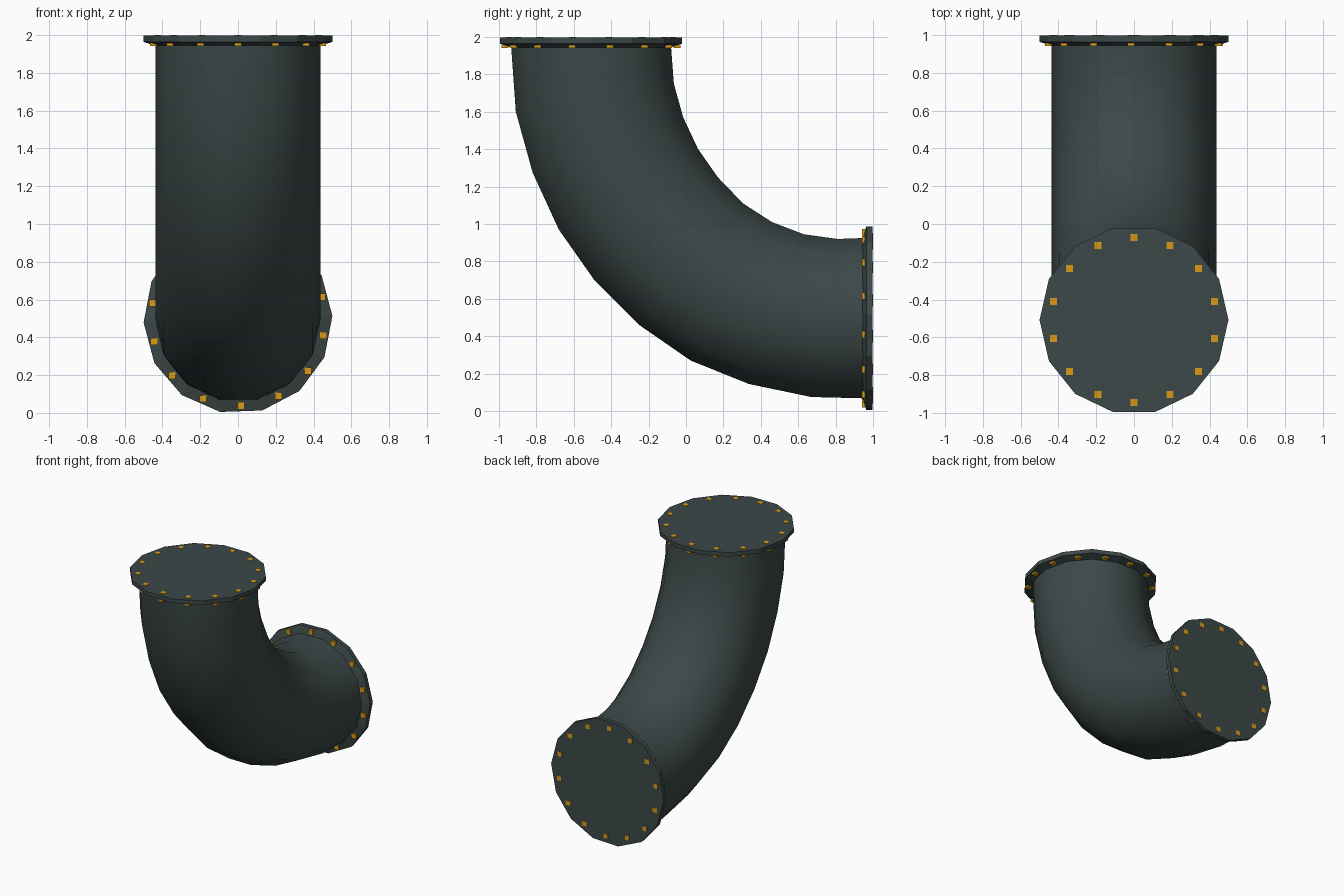
import bpy, bmesh, math
from mathutils import Matrix, Vector

if "Cube" in bpy.data.objects:
    bpy.data.objects.remove(bpy.data.objects["Cube"])

SIDES = 14


def material(name, rgb):
    m = bpy.data.materials.new(name)
    m.diffuse_color = (*rgb, 1)
    m.use_nodes = True
    m.node_tree.nodes["Principled BSDF"].inputs["Base Color"].default_value = m.diffuse_color
    return m


iron = material("dark iron", (0.046, 0.065, 0.065))
brass = material("brass bolts", (0.69, 0.33, 0.008))


def finish(name, bm, mat, smooth=False):
    bmesh.ops.recalc_face_normals(bm, faces=bm.faces)
    me = bpy.data.meshes.new(name)
    bm.to_mesh(me)
    bm.free()
    me.materials.append(mat)
    for p in me.polygons:
        p.use_smooth = smooth
    ob = bpy.data.objects.new(name, me)
    bpy.context.collection.objects.link(ob)
    return ob


def loft(bm, rings, cap=True):
    rings = [[bm.verts.new(p) for p in r] for r in rings]
    for a, b in zip(rings, rings[1:]):
        for i in range(len(a)):
            j = (i + 1) % len(a)
            bm.faces.new((a[i], a[j], b[j], b[i]))
    if cap:
        bm.faces.new(rings[0])
        bm.faces.new(rings[-1])


# Curved pipe: (y, z) of the outer and inner side of each ring
outer = [(-0.935, 1.95), (-0.91, 1.6), (-0.82, 1.275), (-0.68, 0.97), (-0.49, 0.70),
         (-0.25, 0.46), (0.025, 0.27), (0.335, 0.145), (0.67, 0.075), (0.95, 0.068)]
inner = [(-0.08, 1.95), (-0.065, 1.75), (-0.015, 1.57), (0.065, 1.40), (0.17, 1.25),
         (0.305, 1.11), (0.46, 1.01), (0.63, 0.945), (0.81, 0.92), (0.95, 0.925)]
flat = math.cos(math.pi / SIDES)
rings = []
for o, n in zip(outer, inner):
    o, n = Vector((0, *o)), Vector((0, *n))
    mid, half = (o + n) / 2, (n - o) / 2 / flat
    rings.append([mid + Vector((0.438 * math.cos(a), 0, 0)) + half * math.sin(a)
                  for a in (2 * math.pi * i / SIDES for i in range(SIDES))])
bm = bmesh.new()
loft(bm, rings)
for f in bm.faces:
    f.smooth = len(f.verts) == 4
pipe = finish("elbow_pipe", bm, iron, True)
bpy.context.view_layer.objects.active = pipe
pipe.select_set(True)
bpy.ops.object.shade_smooth_by_angle(angle=math.radians(40))


def flange(name, mat4, turn):
    # Disc with a sloped underside; local z points outward, outer face at z = 0
    bm = bmesh.new()
    loft(bm, [[(r * math.cos(a), r * math.sin(a), z)
               for a in (turn + 2 * math.pi * i / SIDES for i in range(SIDES))]
              for r, z in ((0.43, -0.058), (0.5, -0.036), (0.5, -0.003))])
    bm.transform(mat4)
    finish(name + "_flange", bm, iron)
    # Bolt heads on both faces
    bm = bmesh.new()
    for i in range(SIDES):
        a = math.pi / 2 + turn + 2 * math.pi * i / SIDES
        for r, z, h in ((0.437, -0.005, 0.01), (0.46, -0.05, 0.016)):
            m = (Matrix.Translation((r * math.cos(a), r * math.sin(a), z))
                 @ Matrix.Diagonal((0.037, 0.037, h, 1)))
            bmesh.ops.create_cube(bm, size=1, matrix=mat4 @ m)
    finish(name + "_bolts", bm, brass)


flange("top", Matrix.Translation((0, -0.508, 2.0)), 0)
flange("back", Matrix.Translation((0, 1.0, 0.496)) @ Matrix.Rotation(-math.pi / 2, 4, 'X'),
       math.radians(-2))
